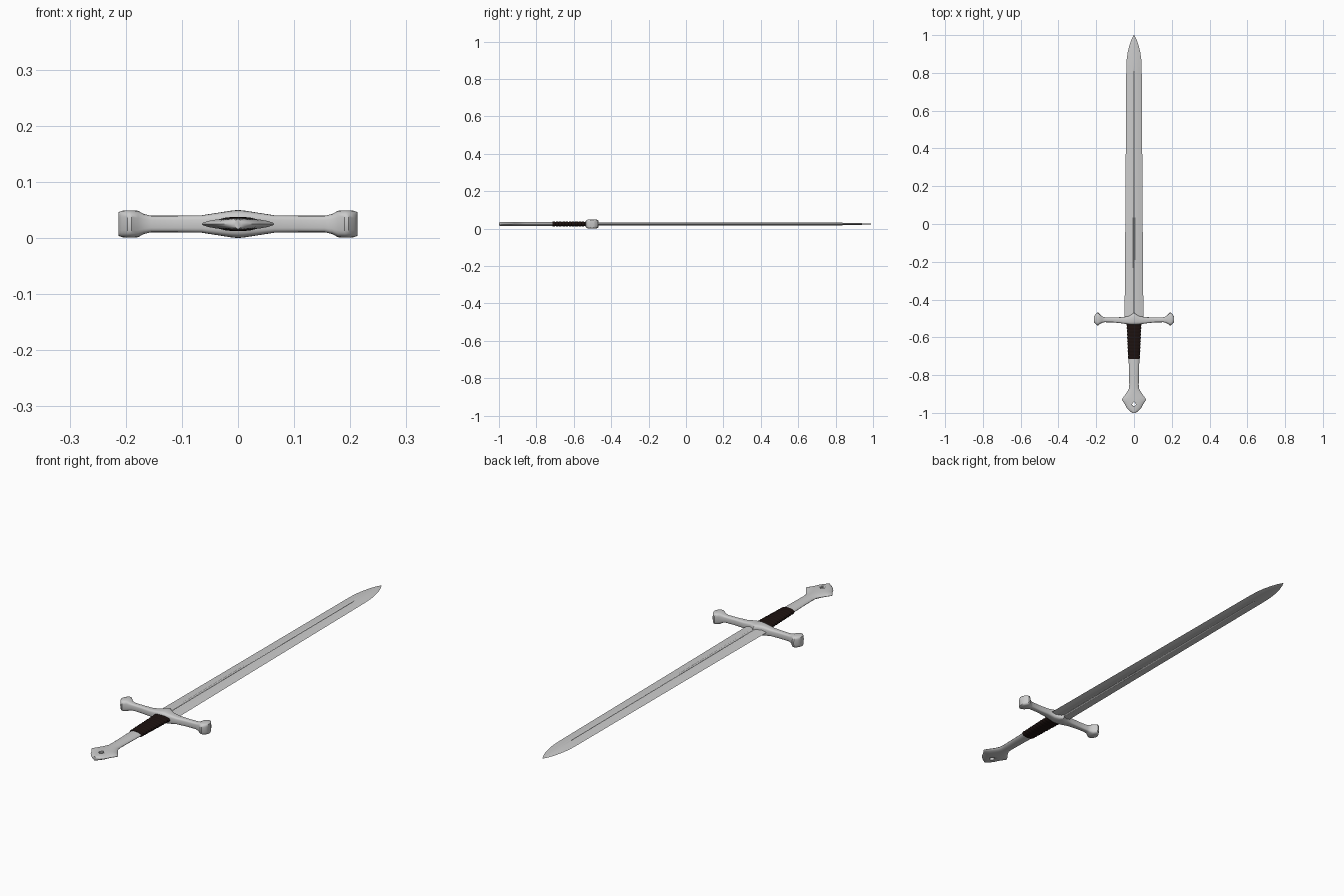
import bpy, bmesh, math

if "Cube" in bpy.data.objects:
    bpy.data.objects.remove(bpy.data.objects["Cube"])

ZC = 0.025  # mid-plane height


def loft(name, rings, smooth=30):
    """Skin a list of equal-length point rings and cap both ends."""
    bm = bmesh.new()
    vs = [[bm.verts.new(p) for p in r] for r in rings]
    n = len(rings[0])
    for a, b in zip(vs, vs[1:]):
        for i in range(n):
            j = (i + 1) % n
            bm.faces.new((a[i], a[j], b[j], b[i]))
    bm.faces.new(vs[0])
    bm.faces.new(vs[-1])
    bmesh.ops.recalc_face_normals(bm, faces=bm.faces)
    me = bpy.data.meshes.new(name)
    bm.to_mesh(me)
    bm.free()
    ob = bpy.data.objects.new(name, me)
    bpy.context.collection.objects.link(ob)
    bpy.ops.object.select_all(action='DESELECT')
    ob.select_set(True)
    bpy.context.view_layer.objects.active = ob
    bpy.ops.object.shade_smooth_by_angle(angle=math.radians(smooth))
    return ob


def oval(n, power):
    """Unit superellipse profile."""
    out = []
    for i in range(n):
        t = 2 * math.pi * i / n
        c, s = math.cos(t), math.sin(t)
        out.append((math.copysign(abs(c) ** (2 / power), c),
                    math.copysign(abs(s) ** (2 / power), s)))
    return out


def along_y(profile, sections):
    return [[(u * w, y, ZC + v * h) for u, v in profile] for y, w, h in sections]


# Blade: bevelled lens section with a narrow fuller that ends before the tip
def blade_ring(y, w, t, g):
    half = [(w, 0), (0.6 * w, 0.62 * t), (0.18 * w, t), (0.10 * w, t)]
    top = half + [(0, t - g)] + [(-x, z) for x, z in reversed(half)]
    ring = top + [(x, -z) for x, z in reversed(top[1:-1])]
    return [(x, y, ZC + z) for x, z in ring]


blade = [(-0.51, 0.050, 0.0085, 0.003), (0.0, 0.046, 0.008, 0.003),
         (0.80, 0.041, 0.007, 0.003), (0.83, 0.0405, 0.0068, 0),
         (0.87, 0.039, 0.006, 0), (0.91, 0.033, 0.005, 0),
         (0.95, 0.023, 0.0037, 0), (0.98, 0.012, 0.0022, 0),
         (1.0, 0.001, 0.0005, 0)]
loft("blade", [blade_ring(*s) for s in blade], 25)

# Crossguard: half-sections (x, y low, y high, half height), mirrored across x
half = [(0, -0.534, -0.466, 0.025), (0.012, -0.533, -0.478, 0.0238),
        (0.03, -0.531, -0.489, 0.021), (0.065, -0.526, -0.493, 0.0155),
        (0.11, -0.521, -0.495, 0.0148), (0.155, -0.520, -0.494, 0.0148),
        (0.168, -0.523, -0.490, 0.018), (0.178, -0.528, -0.481, 0.0235),
        (0.190, -0.537, -0.469, 0.0245), (0.197, -0.536, -0.470, 0.0245),
        (0.207, -0.526, -0.482, 0.0235), (0.213, -0.516, -0.492, 0.021)]
secs = [(-x, a, b, h) for x, a, b, h in reversed(half[1:])] + half
prof = oval(24, 3.6)
loft("crossguard", [[(x, (a + b) / 2 + u * (b - a) / 2, ZC + v * h)
                     for u, v in prof] for x, a, b, h in secs], 35)

# Wrapped grip: ridged bands
count, y0, y1 = 11, -0.525, -0.715
wrap = []
for i in range(count):
    for f, k in ((0.0, 0.93), (0.2, 0.99), (0.5, 1.03), (0.8, 0.99)):
        t = (i + f) / count
        wrap.append((y0 + (y1 - y0) * t, (0.039 - 0.008 * t) * k, 0.0125 * k))
wrap.append((y1, 0.029, 0.0117))
grip = loft("grip_wrap", along_y(oval(24, 2.2), wrap), 40)
mat = bpy.data.materials.new("dark_leather")
mat.diffuse_color = (0.012, 0.006, 0.005, 1)
mat.use_nodes = True
mat.node_tree.nodes["Principled BSDF"].inputs["Base Color"].default_value = mat.diffuse_color
grip.data.materials.append(mat)

# Lower handle and flared pommel in one body
body = [(-0.70, 0.029, 0.0105), (-0.78, 0.0265, 0.0105), (-0.85, 0.025, 0.0105),
        (-0.872, 0.027, 0.0105), (-0.885, 0.034, 0.0105), (-0.90, 0.044, 0.0105),
        (-0.918, 0.057, 0.0105), (-0.930, 0.065, 0.0105), (-0.943, 0.056, 0.0105),
        (-0.958, 0.046, 0.0105), (-0.972, 0.039, 0.0103), (-0.985, 0.029, 0.010),
        (-0.994, 0.018, 0.0095), (-1.0, 0.006, 0.009)]
lens = [(math.cos(math.pi * i / 10), math.sin(math.pi * i / 10) ** 1.25) for i in range(11)]
lens += [(u, -v) for u, v in reversed(lens[1:-1])]
pommel = loft("handle_pommel", along_y(lens, body), 35)

# Small pointed hole through the pommel
cut = loft("hole_cutter", [[(0.010 * math.cos(t), -0.955 + 0.010 * math.sin(t) *
           (1.5 if math.sin(t) > 0.9 else 1), z)
           for t in [math.pi / 2 + i * math.pi / 6 for i in range(12)]]
           for z in (-0.02, 0.07)])
mod = pommel.modifiers.new("hole", 'BOOLEAN')
mod.operation = 'DIFFERENCE'
mod.solver = 'EXACT'
mod.object = cut
bpy.context.view_layer.objects.active = pommel
bpy.ops.object.modifier_apply(modifier="hole")
bpy.data.objects.remove(cut)
